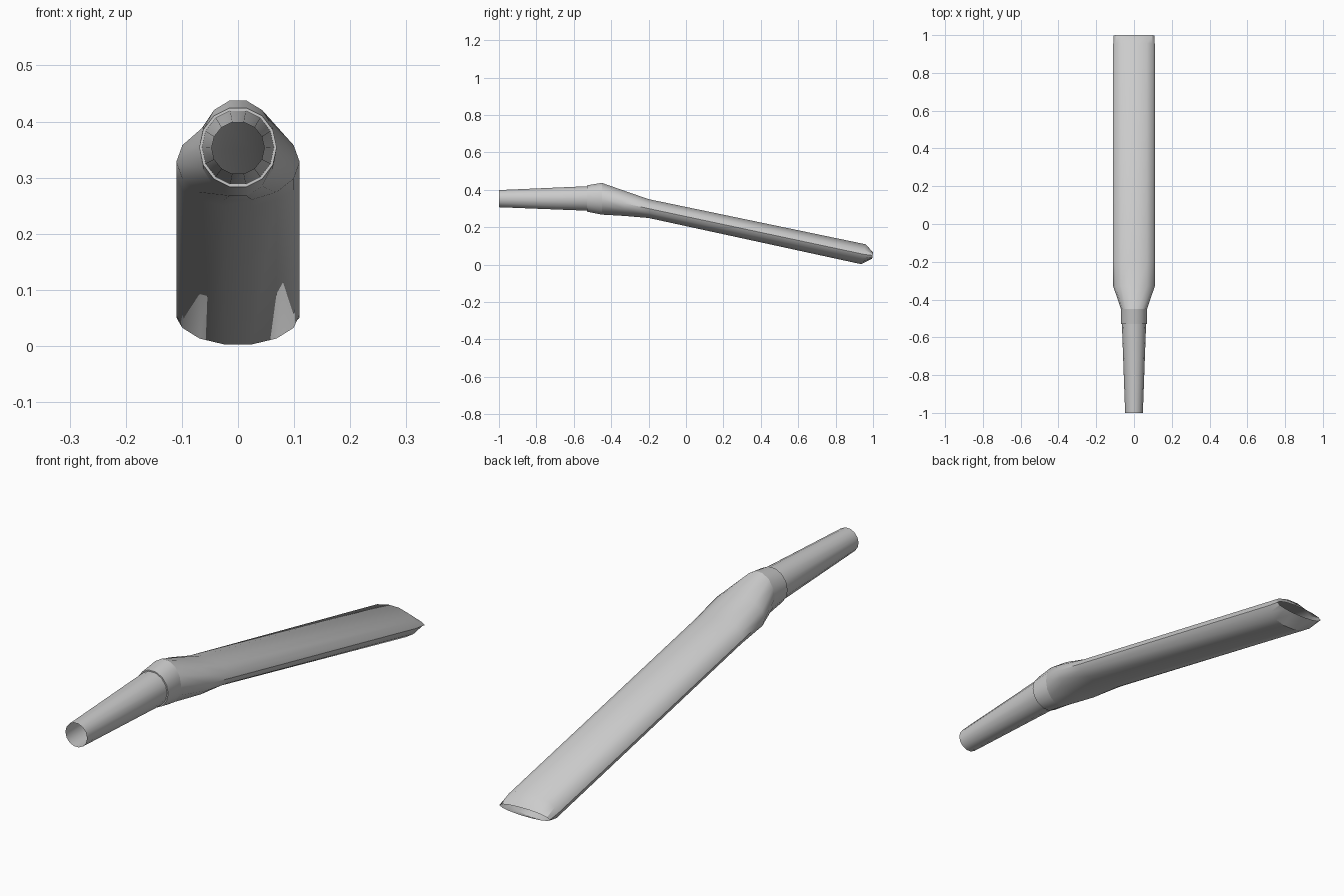
import bpy
import bmesh
from math import sin, cos, pi, radians

if "Cube" in bpy.data.objects:
    bpy.data.objects.remove(bpy.data.objects["Cube"])

SIDES = 14


def loft(name, rings):
    """Skin elliptical rings (y, centre z, half width, half height, lean) into an open shell."""
    bm = bmesh.new()
    loops = []
    for y, z, hx, hz, lean in rings:
        loop = []
        for i in range(SIDES):
            a = (2 * i + 1) * pi / SIDES
            loop.append(bm.verts.new((hx * sin(a), y + lean * cos(a), z + hz * cos(a))))
        loops.append(loop)
    for a, b in zip(loops, loops[1:]):
        for i in range(SIDES):
            j = (i + 1) % SIDES
            bm.faces.new((a[i], a[j], b[j], b[i]))
    bmesh.ops.recalc_face_normals(bm, faces=bm.faces)
    mesh = bpy.data.meshes.new(name)
    bm.to_mesh(mesh)
    bm.free()
    obj = bpy.data.objects.new(name, mesh)
    bpy.context.collection.objects.link(obj)
    bpy.ops.object.select_all(action='DESELECT')
    obj.select_set(True)
    bpy.context.view_layer.objects.active = obj
    bpy.ops.object.shade_smooth_by_angle(angle=radians(35))
    return obj


# Tapered round hose connector
loft("connector_tube", [
    (-1.0, 0.353, 0.047, 0.047, 0),
    (-0.53, 0.354, 0.064, 0.067, 0),
])

# Collar with a small step around the connector
loft("collar", [
    (-0.53, 0.354, 0.064, 0.067, 0),
    (-0.53, 0.354, 0.069, 0.072, 0),
    (-0.45, 0.3525, 0.069, 0.087, 0),
])

# Flattened sloping nozzle, pinched to a narrow slot at the far end
loft("nozzle_body", [
    (-0.45, 0.3525, 0.069, 0.087, 0),
    (-0.33, 0.328, 0.110, 0.069, 0),
    (-0.20, 0.300, 0.110, 0.0515, 0),
    (0.948, 0.056, 0.110, 0.0545, 0.012),
    (0.998, 0.049, 0.109, 0.017, 0.003),
])
